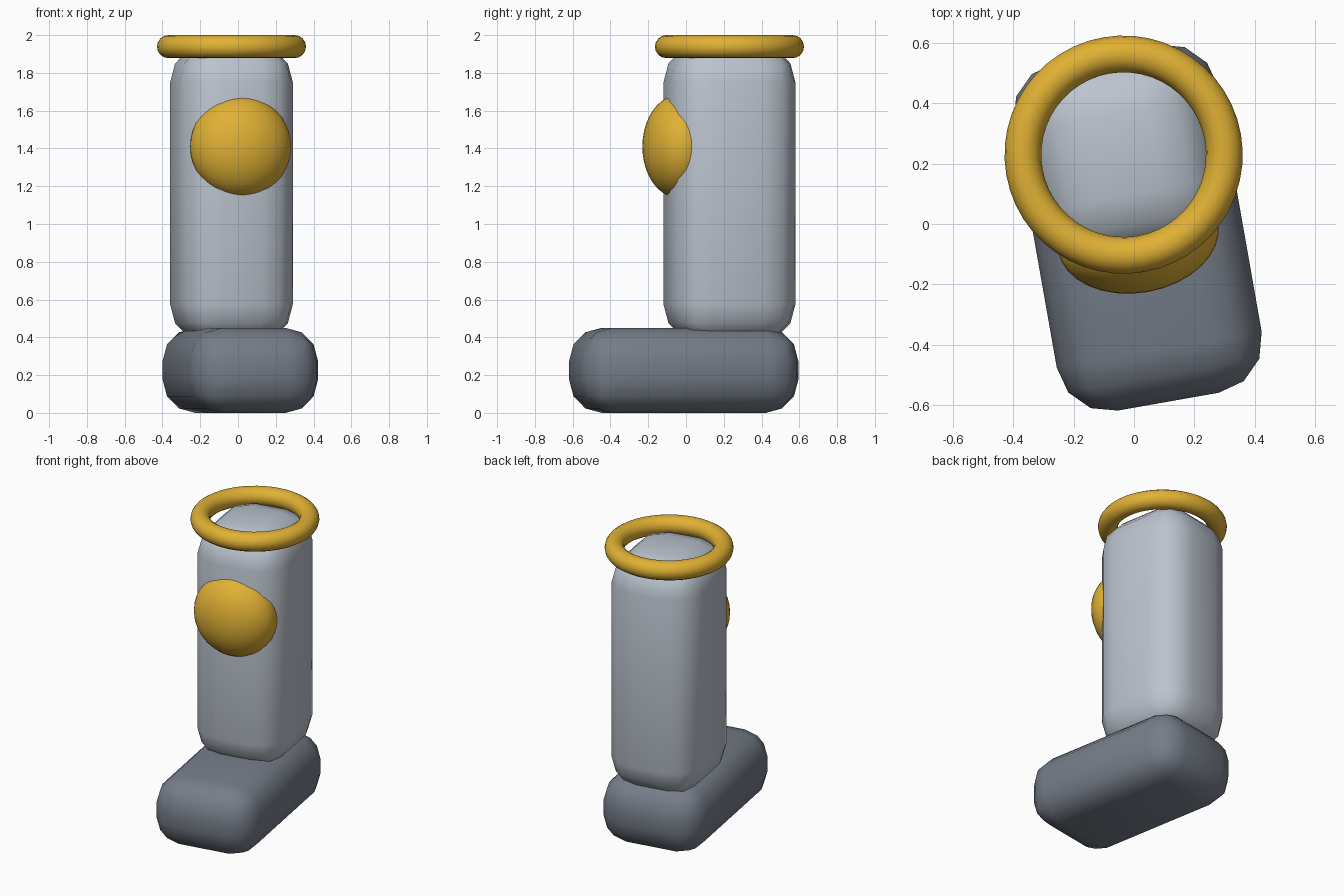
import bpy, math
from mathutils import Matrix

if "Cube" in bpy.data.objects:
    bpy.data.objects.remove(bpy.data.objects["Cube"])

TURN = Matrix.Rotation(math.radians(10), 4, 'Z')  # the whole boot toes slightly outward


def material(name, rgb):
    m = bpy.data.materials.new(name)
    m.diffuse_color = (*rgb, 1)
    m.use_nodes = True
    m.node_tree.nodes["Principled BSDF"].inputs["Base Color"].default_value = m.diffuse_color
    return m


light_grey = material("light_grey", (0.50, 0.55, 0.62))
dark_grey = material("dark_grey", (0.18, 0.205, 0.25))
gold = material("gold", (0.75, 0.44, 0.035))


def finish(name, mat, loc):
    """Name, colour, smooth and place the active object in the turned frame."""
    ob = bpy.context.object
    ob.name = name
    ob.data.materials.append(mat)
    bpy.ops.object.shade_smooth()
    ob.matrix_world = TURN @ Matrix.Translation(loc)
    return ob


def rounded_box(name, mat, loc, half, radius):
    bpy.ops.mesh.primitive_cube_add(size=2)
    ob = bpy.context.object
    for v in ob.data.vertices:
        v.co = [c * h for c, h in zip(v.co, half)]
    finish(name, mat, loc)
    bev = ob.modifiers.new("rounding", 'BEVEL')
    bev.width = radius
    bev.segments = 3
    bev.limit_method = 'NONE'


# foot and shin
rounded_box("foot", dark_grey, (0.01, -0.014, 0.225), (0.345, 0.586, 0.225), 0.175)
rounded_box("shin", light_grey, (0.006, 0.2325, 1.1625), (0.306, 0.336, 0.7875), 0.2)

# domed knee pad sunk into the front of the shin
bpy.ops.mesh.primitive_uv_sphere_add(segments=32, ring_count=20, radius=1)
for v in bpy.context.object.data.vertices:
    v.co = (v.co.x * 0.27, v.co.y * 0.185, v.co.z * 0.27)
finish("knee_pad", gold, (0.006, -0.045, 1.41))

# ring around the top of the shin
bpy.ops.mesh.primitive_torus_add(major_radius=0.334, minor_radius=0.061,
                                 major_segments=48, minor_segments=16)
finish("top_ring", gold, (0.006, 0.2325, 1.939))
